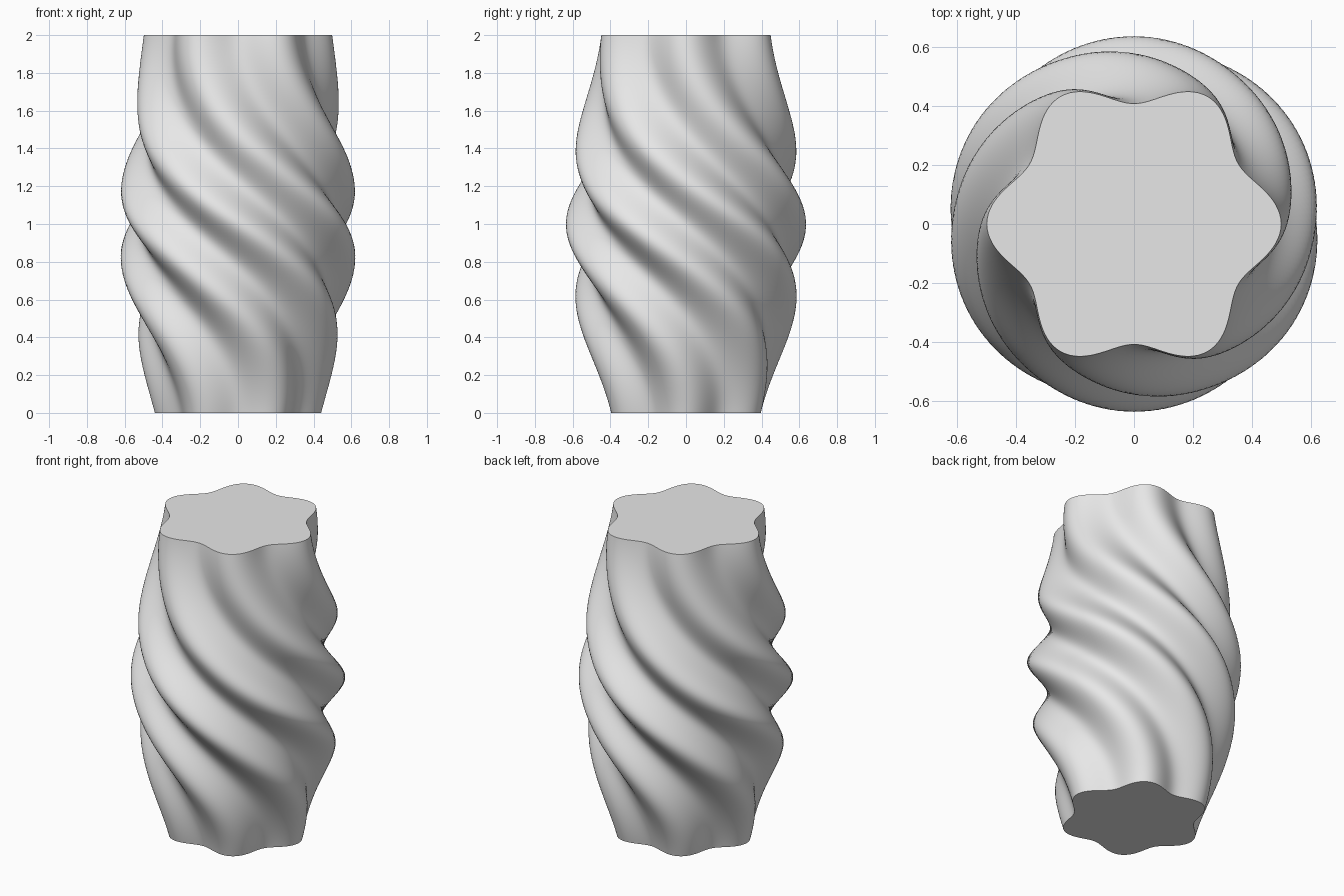
import bpy
import bmesh
import math

if "Cube" in bpy.data.objects:
    bpy.data.objects.remove(bpy.data.objects["Cube"], do_unlink=True)

HEIGHT = 2.0
LOBES = 6
SIDES = 192
RINGS = 120

# Mean radius of the body at a few heights
PROFILE = [(0, 0.4), (0.4, 0.499), (0.7, 0.552), (1, 0.578),
           (1.3, 0.55), (1.65, 0.497), (2, 0.453)]


def slope(i):
    a, b = PROFILE[max(i - 1, 0)], PROFILE[min(i + 1, len(PROFILE) - 1)]
    return (b[1] - a[1]) / (b[0] - a[0])


def mean_radius(z):
    """Smooth cubic curve through the profile points."""
    i = 0
    while i < len(PROFILE) - 2 and z > PROFILE[i + 1][0]:
        i += 1
    (z0, r0), (z1, r1) = PROFILE[i], PROFILE[i + 1]
    h = z1 - z0
    t = (z - z0) / h
    ease = t * t * (3 - 2 * t)
    return (r0 + (r1 - r0) * ease
            + h * slope(i) * t * (1 - t) ** 2
            - h * slope(i + 1) * t * t * (1 - t))


def twist(z):
    """Half a turn from top to bottom, easing at both ends."""
    t = 1 - z / HEIGHT
    return math.pi * t * t * (3 - 2 * t)


# Twisted body: stacked lobed rings, bridged and capped
bm = bmesh.new()
rings = []
for k in range(RINGS + 1):
    z = HEIGHT * k / RINGS
    ring = []
    for s in range(SIDES):
        angle = math.tau * s / SIDES
        r = mean_radius(z) * (1 + 0.1 * math.cos(LOBES * (angle - twist(z))))
        ring.append(bm.verts.new((r * math.cos(angle), r * math.sin(angle), z)))
    rings.append(ring)

for low, high in zip(rings, rings[1:]):
    for s in range(SIDES):
        n = (s + 1) % SIDES
        bm.faces.new((low[s], low[n], high[n], high[s]))
bm.faces.new(rings[0][::-1])
bm.faces.new(rings[-1])

mesh = bpy.data.meshes.new("twisted_vase")
bm.to_mesh(mesh)
bm.free()
vase = bpy.data.objects.new("twisted_vase", mesh)
bpy.context.collection.objects.link(vase)

# Plain grey material
grey = bpy.data.materials.new("light_grey")
grey.use_nodes = True
colour = (0.8, 0.8, 0.8, 1)
grey.diffuse_color = colour
grey.node_tree.nodes["Principled BSDF"].inputs["Base Color"].default_value = colour
mesh.materials.append(grey)

# Smooth sides, crisp rims
bpy.ops.object.select_all(action="DESELECT")
vase.select_set(True)
bpy.context.view_layer.objects.active = vase
bpy.ops.object.shade_smooth_by_angle(angle=math.radians(40))
